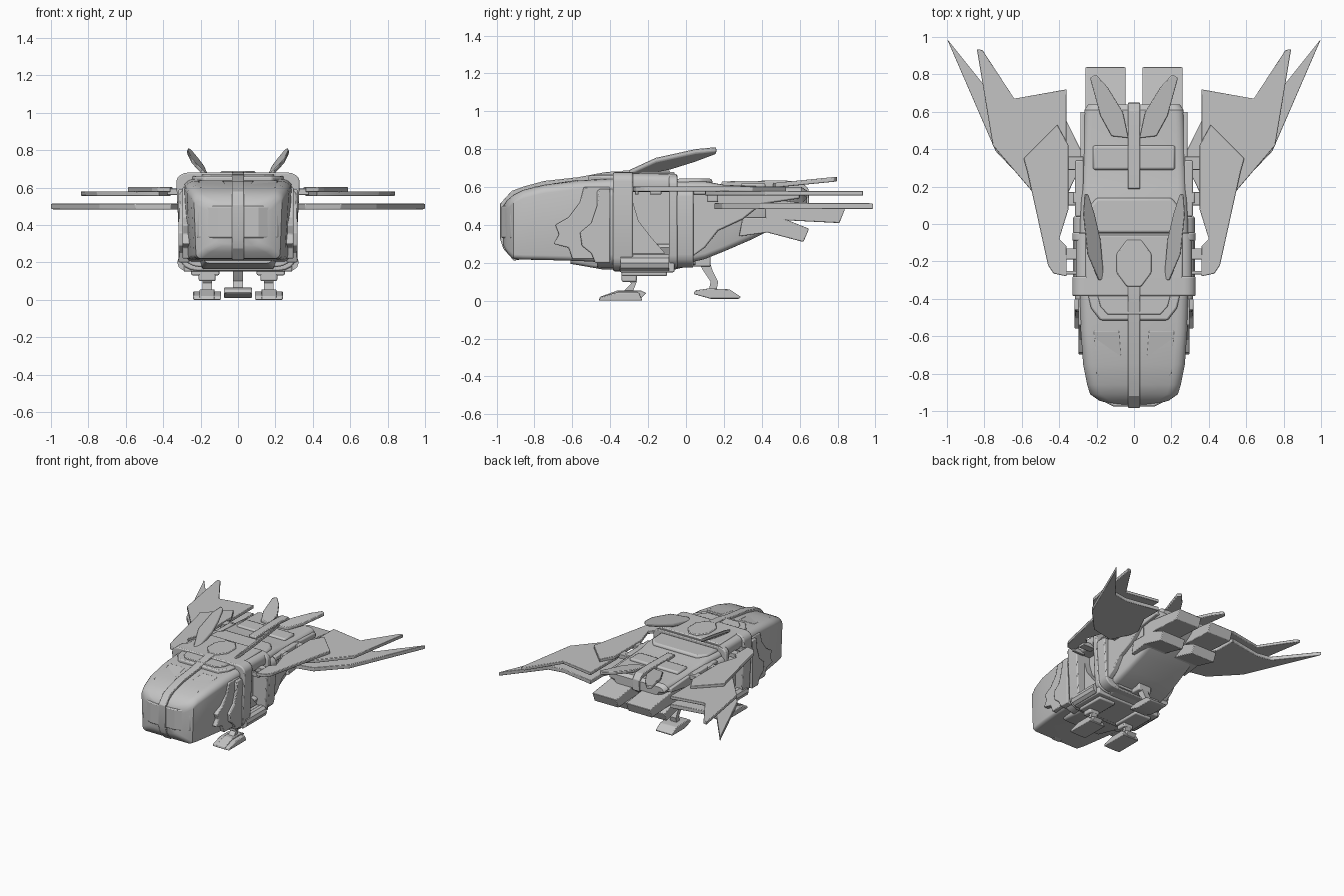
import bpy, bmesh, math

grey = bpy.data.materials.new("hull grey")
grey.diffuse_color = (0.55, 0.55, 0.55, 1)


def finish(name, bm, mirror=False, bevel=0.0, angle=32):
    bmesh.ops.recalc_face_normals(bm, faces=bm.faces[:])
    me = bpy.data.meshes.new(name)
    bm.to_mesh(me)
    bm.free()
    me.materials.append(grey)
    ob = bpy.data.objects.new(name, me)
    bpy.context.collection.objects.link(ob)
    if bevel:
        m = ob.modifiers.new("bevel", 'BEVEL')
        m.width, m.segments, m.limit_method = bevel, 2, 'ANGLE'
    if mirror:
        ob.modifiers.new("mirror", 'MIRROR')
    bpy.ops.object.select_all(action='DESELECT')
    ob.select_set(True)
    bpy.context.view_layer.objects.active = ob
    bpy.ops.object.shade_smooth_by_angle(angle=math.radians(angle))
    return ob


def prism(name, pts, axis, lo, hi, mirror=False, bevel=0.0, lift=None):
    """Extrude a 2D outline along x, y or z; lift(x, y) tilts a flat plate."""
    bm = bmesh.new()

    def place(a, b, c):
        p = {'x': (c, a, b), 'y': (a, c, b), 'z': (a, b, c)}[axis]
        return (p[0], p[1], p[2] + lift(p[0], p[1])) if lift else p
    rows = [[bm.verts.new(place(a, b, c)) for a, b in pts] for c in (lo, hi)]
    bm.faces.new(rows[0])
    bm.faces.new(rows[1])
    n = len(pts)
    for i in range(n):
        j = (i + 1) % n
        bm.faces.new((rows[0][i], rows[0][j], rows[1][j], rows[1][i]))
    return finish(name, bm, mirror, bevel, 20)


def box(name, x0, x1, y0, y1, z0, z1, mirror=False, bevel=0.008):
    return prism(name, [(x0, y0), (x1, y0), (x1, y1), (x0, y1)], 'z', z0, z1, mirror, bevel)


def section(wb, wt, zb, zt, rb, rt, seg=4):
    """Rounded cross-section: half widths and corner radii at bottom and top."""
    pts = []
    for cx, cz, r, start in ((wt - rt * 1.3, zt - rt, rt, 0), (-wt + rt * 1.3, zt - rt, rt, 90),
                             (-wb + rb * 1.3, zb + rb, rb, 180), (wb - rb * 1.3, zb + rb, rb, 270)):
        for i in range(seg + 1):
            a = math.radians(start + 90 * i / seg)
            pts.append((cx + 1.3 * r * math.cos(a), cz + r * math.sin(a)))
    return pts


def loft(name, rows, rb=0.04, rt=0.06, bevel=0.0):
    """Skin through rows of (y, bottom half width, top half width, bottom z, top z)."""
    bm = bmesh.new()
    loops = [[bm.verts.new((x, y, z)) for x, z in section(wb, wt, zb, zt, rb, rt)]
             for y, wb, wt, zb, zt in rows]
    for a, b in zip(loops, loops[1:]):
        for i in range(len(a)):
            j = (i + 1) % len(a)
            bm.faces.new((a[i], a[j], b[j], b[i]))
    bm.faces.new(loops[0])
    bm.faces.new(loops[-1])
    return finish(name, bm, False, bevel)


def frame(name, y0, y1, w, zb, zt, rb=0.07, rt=0.05):
    return loft(name, [(y0, w - .02, w, zb, zt), (y1, w - .02, w, zb, zt)], rb, rt, 0.008)


# Nose with curved front window plate, canopy panes and centre strip
loft("nose", [(-.965, .11, .11, .29, .50), (-.945, .18, .185, .255, .53), (-.91, .225, .235, .22, .56),
              (-.86, .235, .25, .217, .585), (-.75, .25, .272, .215, .612), (-.57, .27, .285, .21, .635),
              (-.38, .28, .29, .20, .645)], .025, .045)
prism("nose_window", [(-.225, -.90), (-.215, -.925), (-.11, -.975), (.11, -.975), (.215, -.925), (.225, -.90)],
      'z', .33, .50, bevel=.008)
prism("canopy_pane", [(.08, -.57), (.07, -.70), (.085, -.84), (.16, -.85), (.20, -.80), (.215, -.57)],
      'z', .618, .638, True, .005, lambda x, y: .125 * (y + .57) - 2.2 * max(0, -.75 - y) ** 2)
prism("nose_strip", [(-.91, .212), (-.965, .275), (-.983, .33), (-.983, .51), (-.92, .58), (-.85, .605),
                     (-.75, .632), (-.57, .652), (-.42, .68), (-.30, .685), (-.30, .3)],
      'x', -.032, .032, bevel=.004)
prism("windshield_frame", [(-.25, -.36), (-.23, -.45), (-.18, -.515), (.18, -.515), (.23, -.45), (.25, -.36)],
      'z', .62, .662, bevel=.01)
prism("windshield", [(-.20, -.36), (-.18, -.44), (-.14, -.485), (.14, -.485), (.18, -.44), (.20, -.36)],
      'z', .65, .67, bevel=.005)

# Stepped armour plates on the cheeks
prism("cheek_plate", [(-.70, .30), (-.67, .35), (-.69, .40), (-.62, .44), (-.56, .52), (-.54, .60), (-.40, .60),
                      (-.40, .22), (-.60, .22), (-.62, .28)], 'x', .25, .297, True, .006)
prism("cheek_outer_plate", [(-.56, .36), (-.50, .41), (-.47, .50), (-.46, .59), (-.40, .59), (-.40, .20),
                            (-.48, .20), (-.50, .25), (-.55, .29)], 'x', .26, .318, True, .006)

# Cabin: collars, hoops, roof, recessed core and sill
frame("front_collar", -.47, -.37, .315, .175, .60)
frame("front_hoop", -.385, -.28, .33, .155, .68)
frame("rear_hoop", -.09, -.045, .33, .17, .665)
frame("rear_collar", -.05, .04, .325, .175, .60)
loft("cabin_roof", [(-.34, .31, .31, .575, .675), (-.05, .31, .31, .575, .67)], .02, .04)
box("cabin_core", -.20, .20, -.30, -.05, .20, .60)
prism("cabin_bulkhead", [(-.28, .52), (-.25, .42), (-.18, .33), (-.11, .25), (-.28, .25)], 'x', .19, .25, True)
box("cabin_floor", -.29, .29, -.35, -.06, .15, .235)
loft("belly", [(-.61, .18, .20, .195, .30), (-.44, .20, .24, .165, .30),
               (-.08, .20, .24, .16, .30), (.05, .20, .24, .19, .30)], .02, .02)
prism("sill_pipe", [(.28 + .045 * math.cos(i * math.pi / 5), .20 + .045 * math.sin(i * math.pi / 5))
                    for i in range(10)], 'y', -.345, -.09, True)
box("belly_skid", .10, .25, -.34, -.10, .13, .18, True)

# Roof plate and hatch
box("roof_plate", -.26, .26, -.34, -.06, .66, .68)
prism("roof_hatch", [(.10 * math.cos(math.pi * (i + .5) / 4), -.21 + .135 * math.sin(math.pi * (i + .5) / 4))
                     for i in range(8)], 'z', .67, .688, bevel=.006)

# Rear hull with side fenders and rear deck
loft("rear_hull", [(-.05, .24, .29, .185, .63), (.10, .24, .285, .22, .63), (.20, .235, .28, .26, .612),
                   (.35, .225, .275, .325, .605), (.50, .22, .27, .40, .60), (.61, .215, .265, .48, .60),
                   (.64, .20, .245, .51, .58)], .03, .035)
prism("fender", [(.03, .59), (.03, .23), (.10, .28), (.17, .37), (.30, .43), (.40, .51), (.60, .54), (.60, .575),
                 (.34, .59)], 'x', .24, .287, True, .008)
prism("rear_roof", [(-.26, -.05), (-.25, .08), (-.20, .14), (.20, .14), (.25, .08), (.26, -.05)],
      'z', .60, .645, bevel=.015)
box("deck_panel", -.22, .22, .29, .42, .59, .622, bevel=.012)
box("side_block", .26, .325, .11, .17, .52, .60, True)
box("side_rail", .27, .315, .04, .34, .56, .60, True)
prism("spine", [(.18, .59), (.19, .63), (.50, .635), (.61, .63), (.647, .59), (.65, .50), (.55, .48)],
      'x', -.032, .032, bevel=.005)

# Exhaust boxes, two upper and two lower
prism("upper_exhaust", [(.42, .54), (.84, .485), (.81, .41), (.42, .43)], 'x', .045, .26, True, .005)
prism("lower_exhaust", [(.30, .44), (.50, .44), (.65, .38), (.62, .31), (.43, .36), (.28, .34)],
      'x', .045, .26, True, .005)

# Wings: three stacked plates a side, with brackets
prism("fore_wing", [(.35, .42), (.41, .53), (.59, .35), (.57, .28), (.46, -.22), (.43, -.265), (.36, -.28),
                    (.36, -.12), (.40, -.08), (.35, .08)], 'z', .577, .602, True, .004)
prism("upper_wing", [(.36, .58), (.36, .72), (.64, .67), (.81, .93), (.84, .935), (.755, .42), (.55, .18),
                     (.42, .10), (.36, .38)], 'z', .555, .58, True, .004)
prism("lower_wing", [(.28, .39), (.36, .55), (.36, .72), (.64, .67), (.76, .69), (1, .99), (.74, .39),
                     (.55, .19), (.36, .15), (.28, .32)], 'z', .483, .515, True, .004)
for i, (y0, y1) in enumerate([(-.27, -.25), (-.19, -.13), (.10, .17), (.29, .36)]):
    box("wing_bracket_%d" % (i + 1), .27, .38, y0, y1, .56, .595, True, .004)

# Dorsal and tail fins, tilted blades
prism("dorsal_fin", [(.16, -.30), (.18, -.08), (.21, .05), (.245, .16), (.265, .16), (.272, .05), (.25, -.16),
                     (.19, -.30)], 'z', .645, .67, True, .006,
      lambda x, y: .75 * (x - .16) + .14 * (y + .30))
prism("tail_fin", [(.03, .46), (.06, .60), (.14, .73), (.205, .80), (.235, .78), (.18, .58), (.12, .47)],
      'z', .595, .62, True, .005, lambda x, y: .10 * (y - .45))

# Front landing gear pair
prism("front_foot", [(-.46, 0), (-.455, .02), (-.36, .055), (-.24, .055), (-.21, .04), (-.25, 0)],
      'x', .125, .205, True, .004)
prism("front_foot_pads", [(-.46, 0), (-.45, .02), (-.36, .045), (-.25, .045), (-.23, 0)],
      'x', .09, .24, True, .006)
prism("front_strut", [(-.33, .05), (-.29, .09), (-.33, .15), (-.27, .15), (-.26, .10), (-.28, .05)],
      'x', .14, .19, True)
box("front_gear_mount", .12, .21, -.34, -.26, .10, .15, True)

# Rear landing gear
prism("rear_foot", [(.04, .035), (.05, .055), (.12, .065), (.23, .06), (.29, .02), (.28, .01), (.13, .01)],
      'x', -.075, .075, bevel=.005)
prism("rear_strut", [(.06, .22), (.12, .22), (.14, .16), (.17, .10), (.16, .05), (.12, .05), (.13, .10), (.09, .16)],
      'x', -.028, .028)
box("rear_gear_mount", -.06, .06, .04, .13, .18, .25)
